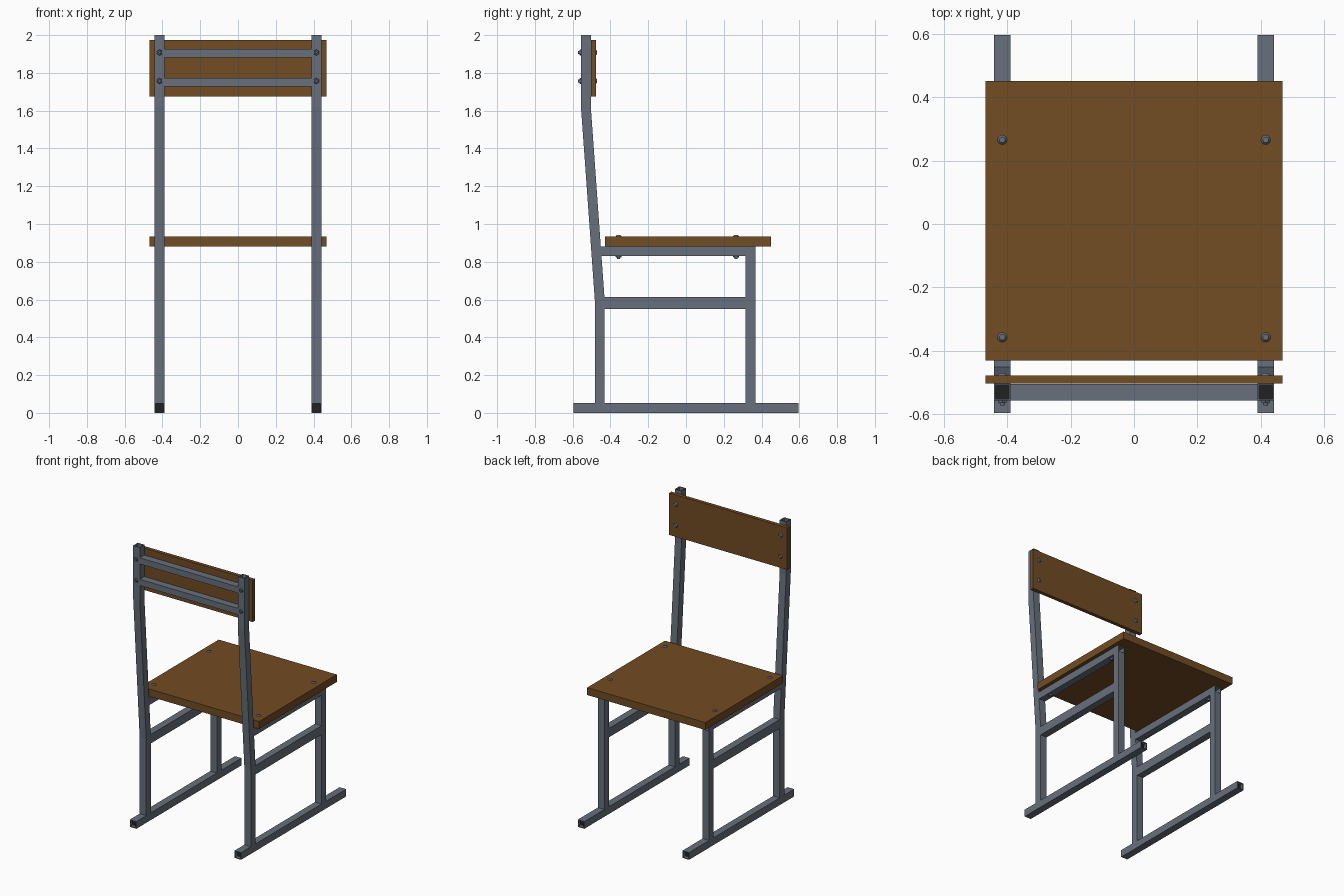
import bpy
import bmesh
from math import pi
from mathutils import Vector, Matrix

old = bpy.data.objects.get("Cube")
if old:
    bpy.data.objects.remove(old, do_unlink=True)


def material(name, rgb):
    m = bpy.data.materials.new(name)
    m.use_nodes = True
    m.diffuse_color = (*rgb, 1)
    m.node_tree.nodes["Principled BSDF"].inputs["Base Color"].default_value = (*rgb, 1)
    return m


STEEL = material("grey steel", (0.135, 0.162, 0.2))
WOOD = material("brown wood", (0.168, 0.072, 0.017))
BLACK = material("black plastic", (0.015, 0.015, 0.015))
WALL = 0.005
HALF = 0.026
POST_X = 0.415


def finish(name, bm, mat):
    bmesh.ops.recalc_face_normals(bm, faces=bm.faces)
    mesh = bpy.data.meshes.new(name)
    bm.to_mesh(mesh)
    bm.free()
    mesh.materials.append(mat)
    obj = bpy.data.objects.new(name, mesh)
    bpy.context.collection.objects.link(obj)
    return obj


def box(name, low, high, mat):
    low, high = Vector(low), Vector(high)
    bm = bmesh.new()
    bmesh.ops.create_cube(bm, size=1)
    bmesh.ops.scale(bm, vec=high - low, verts=bm.verts)
    bmesh.ops.translate(bm, vec=(low + high) / 2, verts=bm.verts)
    return finish(name, bm, mat)


def tube(name, path, side, half_u=HALF, half_v=HALF):
    """Hollow rectangular tube along a path; side is the axis across the bends."""
    pts = [Vector(p) for p in path]
    side = Vector(side)
    bm = bmesh.new()
    rings = []
    for i, p in enumerate(pts):
        d0 = (p - pts[max(i - 1, 0)]).normalized()
        d1 = (pts[min(i + 1, len(pts) - 1)] - p).normalized()
        across = side.cross((d0 + d1).normalized())
        ring = []
        for inset in (0, WALL):
            u, v = side * (half_u - inset), across * (half_v - inset)
            ring.append([bm.verts.new(p + u * a + v * b)
                         for a, b in ((-1, -1), (1, -1), (1, 1), (-1, 1))])
        rings.append(ring)
    for k in range(4):
        n = (k + 1) % 4
        for r, s in zip(rings, rings[1:]):
            for layer in (0, 1):
                bm.faces.new((r[layer][k], r[layer][n], s[layer][n], s[layer][k]))
        for outer, inner in (rings[0], rings[-1]):
            bm.faces.new((outer[k], outer[n], inner[n], inner[k]))
    return finish(name, bm, STEEL)


def stud(name, base, direction, r0, r1, height, sides):
    """Tapered bolt head or nut standing on a surface."""
    bm = bmesh.new()
    bmesh.ops.create_cone(bm, cap_ends=True, segments=sides,
                          radius1=r0, radius2=r1, depth=height)
    d = Vector(direction)
    turn = d.to_track_quat("Z", "Y").to_matrix().to_4x4()
    bm.transform(Matrix.Translation(Vector(base) + d * height / 2) @ turn)
    return finish(name, bm, STEEL)


# Wooden boards
box("seat", (-0.468, -0.43, 0.882), (0.468, 0.45, 0.935), WOOD)
box("backrest", (-0.468, -0.503, 1.675), (0.468, -0.477, 1.975), WOOD)

# Side frames
X = (1, 0, 0)
for label, x in (("right", -POST_X), ("left", POST_X)):
    tube(label + "_runner", [(x, -0.595, HALF), (x, 0.595, HALF)], X)
    tube(label + "_back_post", [(x, -0.457, 0.05), (x, -0.457, 0.6),
                                (x, -0.53, 1.62), (x, -0.53, 2)], X)
    tube(label + "_front_leg", [(x, 0.342, 0.05), (x, 0.342, 0.831)], X)
    tube(label + "_seat_rail", [(x, -0.451, 0.856), (x, 0.368, 0.856)], X)
    tube(label + "_middle_rail", [(x, -0.433, 0.581), (x, 0.317, 0.581)], X,
         half_v=0.032)

    # Plugs recessed in the open tube ends
    h = HALF - WALL
    for end, y in (("back", -0.565), ("front", 0.565)):
        box(f"{label}_{end}_runner_plug", (x - h, y - 0.005, HALF - h),
            (x + h, y + 0.005, HALF + h), BLACK)
    box(label + "_post_plug", (x - h, -0.53 - h, 1.965),
        (x + h, -0.53 + h, 1.975), BLACK)

    # Bolts through the seat
    for y in (-0.357, 0.265):
        stud(label + "_seat_bolt_head", (x, y, 0.935), (0, 0, 1),
             0.015, 0.009, 0.007, 12)
        stud(label + "_seat_nut", (x, y, 0.83), (0, 0, -1), 0.016, 0.014, 0.008, 6)
        stud(label + "_seat_bolt_tip", (x, y, 0.822), (0, 0, -1),
             0.008, 0.007, 0.007, 12)

    # Bolts through the backrest
    for z in (1.757, 1.908):
        stud(label + "_back_bolt_head", (x, -0.477, z), (0, 1, 0),
             0.015, 0.009, 0.007, 12)
        stud(label + "_back_nut", (x, -0.556, z), (0, -1, 0), 0.016, 0.014, 0.008, 6)
        stud(label + "_back_bolt_tip", (x, -0.564, z), (0, -1, 0),
             0.008, 0.007, 0.007, 12)

# Cross bars behind the backrest
span = POST_X - HALF
for label, z in (("lower", 1.75), ("upper", 1.904)):
    tube(label + "_cross_bar", [(-span, -0.53, z), (span, -0.53, z)],
         (0, 1, 0), half_v=0.022)
